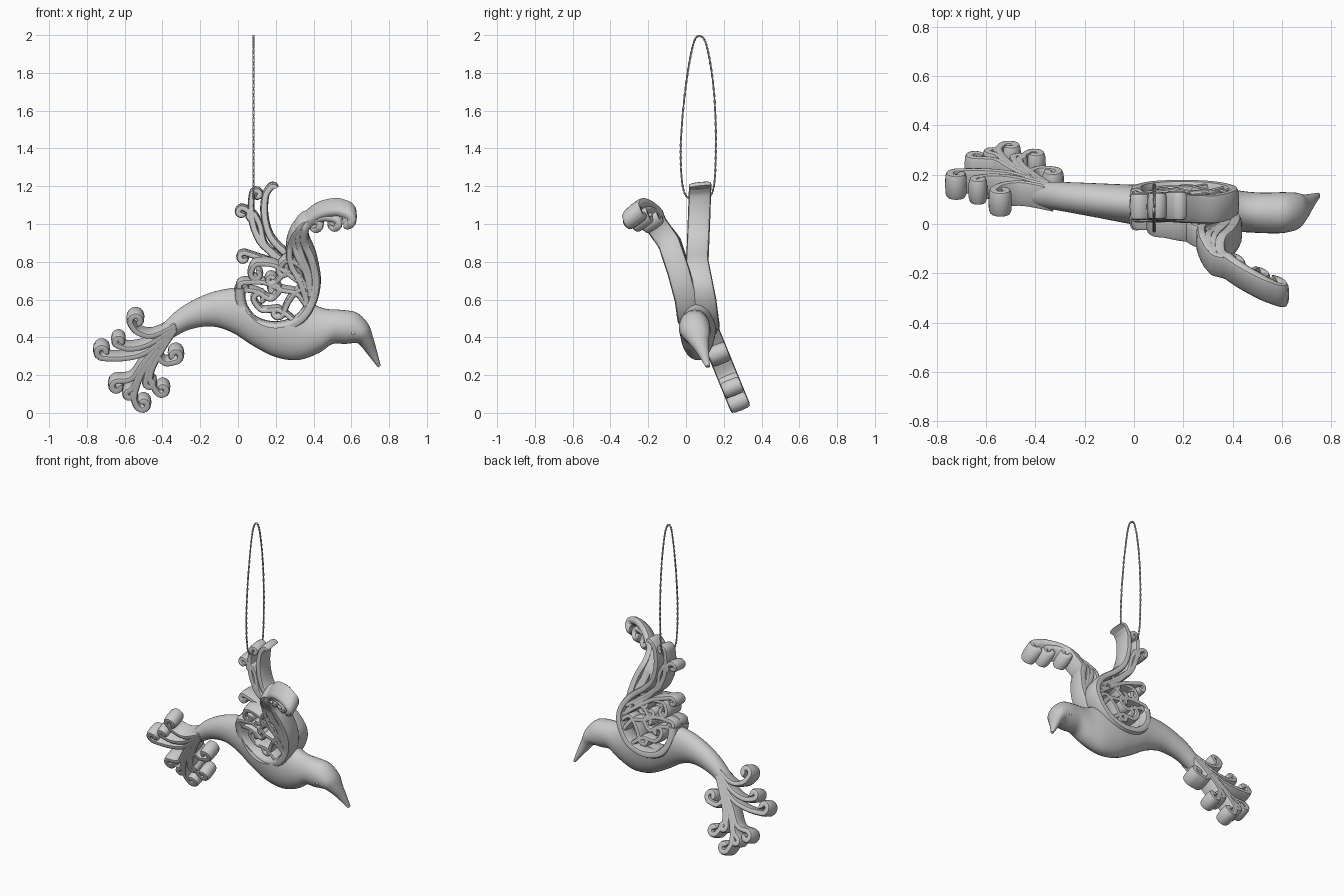
import bpy, bmesh, math
from mathutils import Vector

if "Cube" in bpy.data.objects:
    bpy.data.objects.remove(bpy.data.objects["Cube"])


def lerp_table(tab, v):
    if v <= tab[0][0]:
        return tab[0][1]
    for (a, p), (b, q) in zip(tab, tab[1:]):
        if v <= b:
            return p + (q - p) * (v - a) / (b - a)
    return tab[-1][1]


def spline(pts, n, closed=False):
    """Catmull-Rom through tuples of any length."""
    out, m = [], len(pts)
    for i in range(m if closed else m - 1):
        if closed:
            P = [pts[(i + k) % m] for k in (-1, 0, 1, 2)]
        else:
            P = [pts[min(max(i + k, 0), m - 1)] for k in (-1, 0, 1, 2)]
        for j in range(n):
            t = j / n
            out.append(tuple(0.5 * (2 * b + (c - a) * t + (2 * a - 5 * b + 4 * c - d) * t * t
                             + (3 * b - a - 3 * c + d) * t ** 3) for a, b, c, d in zip(*P)))
    return out if closed else out + [tuple(pts[-1])]


def skin(name, rings, closed=False, angle=50):
    """Bridge equal rings of points into a mesh object."""
    bm = bmesh.new()
    R = [[bm.verts.new(p) for p in r] for r in rings]
    k = len(R[0])
    for i in range(len(R) if closed else len(R) - 1):
        A, B = R[i], R[(i + 1) % len(R)]
        for j in range(k):
            bm.faces.new((A[j], A[(j + 1) % k], B[(j + 1) % k], B[j]))
    if not closed:
        bm.faces.new(R[0][::-1])
        bm.faces.new(R[-1])
    bmesh.ops.recalc_face_normals(bm, faces=bm.faces)
    me = bpy.data.meshes.new(name)
    bm.to_mesh(me)
    bm.free()
    ob = bpy.data.objects.new(name, me)
    bpy.context.collection.objects.link(ob)
    smooth(ob, angle)
    return ob


def smooth(ob, angle=50):
    bpy.ops.object.select_all(action='DESELECT')
    ob.select_set(True)
    bpy.context.view_layer.objects.active = ob
    bpy.ops.object.shade_smooth_by_angle(angle=math.radians(angle))


# Sheets the scrolls lie in: (x, z) -> y and tilt
def front_sheet(x, z):
    y = lerp_table([(.45, .02), (.6, 0), (.75, -.04), (.9, -.09), (1.0, -.16), (1.1, -.19)], z)
    y -= 0.5 * max(0, x - .38) * min(max((z - .85) / .12, 0), 1)
    y += .05 * min(max((.32 - x) / .2, 0), 1)
    return y, math.radians(lerp_table([(.5, 8), (.75, 16), (1.05, 38)], z))


def back_sheet(x, z):
    return lerp_table([(.45, .12), (.6, .1), (.8, .06), (1.0, .068), (1.2, .075)], z), math.radians(6)


def tail_sheet(x, z):
    return .135 + .41 * (.4 - z), math.radians(22)


def scroll(name, sheet, pts, r=.03, side=1, turn=330, t=(.022, .02), depth=.058):
    """Ribbon following pts in a sheet, ending in a tightening curl."""
    path = spline(pts, 5)
    (x0, z0), (x, z) = path[-2], path[-1]
    th = math.atan2(z - z0, x - x0)
    n = max(int(turn / 24), 1)
    for i in range(n):
        rad = r * (1 - .6 * i / n)
        da = math.radians(turn / n)
        th += side * da / 2
        x, z = x + math.cos(th) * rad * da, z + math.sin(th) * rad * da
        th += side * da / 2
        path.append((x, z))
    rings, m = [], len(path)
    for i, (x, z) in enumerate(path):
        a, b = path[max(i - 1, 0)], path[min(i + 1, m - 1)]
        d = Vector((b[0] - a[0], b[1] - a[1])).normalized()
        y, tilt = sheet(x, z)
        ax = Vector((0, math.cos(tilt), math.sin(tilt)))
        nor = Vector((-d.y, d.x * math.sin(tilt) * -1, d.x * math.cos(tilt)))
        w = t[0] + (t[1] - t[0]) * i / (m - 1)
        ring = []
        for k in range(12):
            c, s = math.cos(k * math.pi / 6), math.sin(k * math.pi / 6)
            ring.append(Vector((x, y, z)) + nor * (w * math.copysign(abs(c) ** .6, c))
                        + ax * (depth * math.copysign(abs(s) ** .6, s)))
        rings.append(ring)
    return skin(name, rings)


# Body: sections given as top point, bottom point, centre y, half width
sections = [(-.46, .41, -.44, .37, .125, .035), (-.40, .47, -.37, .385, .12, .05),
            (-.30, .56, -.26, .44, .11, .06), (-.15, .635, -.14, .458, .095, .07),
            (0, .665, -.03, .425, .08, .08), (.13, .67, .08, .355, .07, .09),
            (.27, .64, .2, .295, .065, .095), (.38, .585, .32, .28, .06, .09),
            (.46, .552, .43, .318, .05, .083), (.55, .545, .50, .365, .045, .082),
            (.63, .53, .565, .365, .046, .083), (.69, .47, .625, .37, .052, .075),
            (.715, .40, .65, .355, .065, .055), (.735, .33, .69, .305, .09, .032),
            (.755, .25, .742, .24, .115, .012)]
rings = []
for tx, tz, bx, bz, yc, hw in spline(sections, 5):
    T, B = Vector((tx, yc, tz)), Vector((bx, yc, bz))
    rings.append([(T + B) / 2 + (T - B) / 2 * math.cos(q) + Vector((0, hw * math.sin(q), 0))
                  for q in [k * math.pi / 16 for k in range(32)]])
body = skin("bird_body", rings)

# Oval opening through the back, where the pierced wings sit
bpy.ops.mesh.primitive_cylinder_add(vertices=48, radius=1, depth=1, location=(.2, .07, .67),
                                    rotation=(math.pi / 2, 0, 0))
cut = bpy.context.object
cut.name = "opening_cutter"
cut.scale = (.195, .22, 1)
cut.hide_render = True
mod = body.modifiers.new("opening", 'BOOLEAN')
mod.operation, mod.solver, mod.object = 'DIFFERENCE', 'EXACT', cut
bpy.context.view_layer.objects.active = body
bpy.ops.object.modifier_apply(modifier="opening")
bpy.data.objects.remove(cut)

# Eyes
for nm, y in (("eye_front", -.022), ("eye_back", .116)):
    bpy.ops.mesh.primitive_uv_sphere_add(segments=16, ring_count=8, radius=.014, location=(.61, y, .425))
    bpy.context.object.name = nm
    smooth(bpy.context.object)

# Wing frames: oval rim running into the leading edge
rim = [(.01, .67), (.02, .57), (.085, .485), (.2, .455), (.315, .49), (.385, .58)]
scroll("front_wing_frame", front_sheet, rim + [(.412, .7), (.39, .83), (.35, .93), (.36, 1.01),
       (.43, 1.07), (.52, 1.09), (.58, 1.075)], .036, -1, 200, (.028, .026), .06)
scroll("back_wing_frame", back_sheet, rim + [(.40, .68), (.34, .78), (.24, .86), (.17, .94),
       (.14, 1.05), (.145, 1.15), (.17, 1.195)], .02, -1, 130, (.028, .019), .06)

# Feather scrolls of the front wing
for pts, r, s in [
        ([(.39, .62), (.375, .75), (.335, .86), (.32, .95), (.37, 1.02), (.45, 1.055), (.51, 1.05)], .03, -1),
        ([(.39, .62), (.36, .75), (.31, .86), (.3, .95), (.34, 1.02), (.40, 1.04)], .03, -1),
        ([(.37, .58), (.33, .7), (.28, .8), (.275, .9), (.30, .97)], .026, -1)]:
    scroll("front_wing_feather", front_sheet, pts, r, s, 300, (.02, .021), .055)

# Feather scrolls of the back wing
for pts, r, s in [
        ([(.36, .72), (.2, .84), (.1, .95), (.07, 1.08), (.075, 1.16)], .024, -1),
        ([(.28, .78), (.14, .88), (.09, .96), (.06, 1.06), (.035, 1.085)], .024, 1),
        ([(.3, .74), (.2, .82), (.14, .9), (.115, 1.0), (.09, 1.05)], .02, 1),
        ([(.3, .72), (.18, .8), (.1, .83), (.04, .85)], .026, 1)]:
    scroll("back_wing_feather", back_sheet, pts, r, s, 300, (.017, .018), .055)

# Pierced filigree inside both ovals
fill = [([(.38, .66), (.3, .72), (.2, .79), (.1, .8), (.07, .76)], .03, 1),
        ([(.37, .56), (.31, .64), (.23, .66), (.14, .7), (.03, .70)], .026, 1),
        ([(.3, .49), (.22, .55), (.13, .55), (.09, .59)], .034, -1),
        ([(.39, .62), (.33, .66), (.27, .6), (.24, .53)], .03, -1),
        ([(.39, .7), (.33, .79), (.26, .82), (.22, .78)], .028, 1),
        ([(.36, .68), (.3, .76), (.24, .74), (.2, .7)], .026, -1),
        ([(.03, .66), (.1, .65), (.17, .61), (.21, .64)], .03, 1)]
for nm, sh in (("front_filigree", front_sheet), ("back_filigree", back_sheet)):
    for pts, r, s in fill:
        scroll(nm, sh, pts, r, s, 310, (.016, .019), .05)

# Tail plumes
for pts, r, s in [
        ([(-.33, .48), (-.45, .425), (-.53, .44), (-.565, .48)], .034, -1),
        ([(-.33, .47), (-.47, .38), (-.57, .355), (-.635, .37)], .024, -1),
        ([(-.33, .47), (-.48, .34), (-.6, .305), (-.715, .305)], .034, -1),
        ([(-.33, .46), (-.48, .31), (-.56, .2), (-.64, .185)], .03, 1),
        ([(-.33, .46), (-.46, .3), (-.52, .2), (-.55, .1), (-.535, .05)], .032, 1),
        ([(-.33, .46), (-.43, .3), (-.465, .2), (-.43, .125)], .03, 1),
        ([(-.33, .46), (-.42, .34), (-.39, .28), (-.33, .285)], .032, 1),
        ([(-.42, .38), (-.5, .27), (-.55, .16), (-.585, .13)], .02, 1),
        ([(-.42, .36), (-.47, .26), (-.49, .18)], .024, 1)]:
    scroll("tail_plume", tail_sheet, pts, r, s, 310, (.017, .023), .055)

# Hanging loop: two twisted strands
loop = spline([(.065, 1.13), (-.01, 1.17), (-.028, 1.4), (-.005, 1.7), (.035, 1.94), (.07, 1.995),
               (.11, 1.94), (.148, 1.7), (.158, 1.4), (.14, 1.17)], 32, True)
for strand in (0, 1):
    rings, m = [], len(loop)
    for i, (y, z) in enumerate(loop):
        a, b = loop[i - 1], loop[(i + 1) % m]
        d = Vector((0, b[0] - a[0], b[1] - a[1])).normalized()
        u, v = Vector((1, 0, 0)), Vector((0, -d.z, d.y))
        ph = 40 * 2 * math.pi * i / m + strand * math.pi
        c = Vector((.082, y, z)) + (u * math.cos(ph) + v * math.sin(ph)) * .003
        rings.append([c + (u * math.cos(q) + v * math.sin(q)) * .0035
                      for q in [k * math.pi / 3 for k in range(6)]])
    skin("hanging_cord_strand", rings, True)
